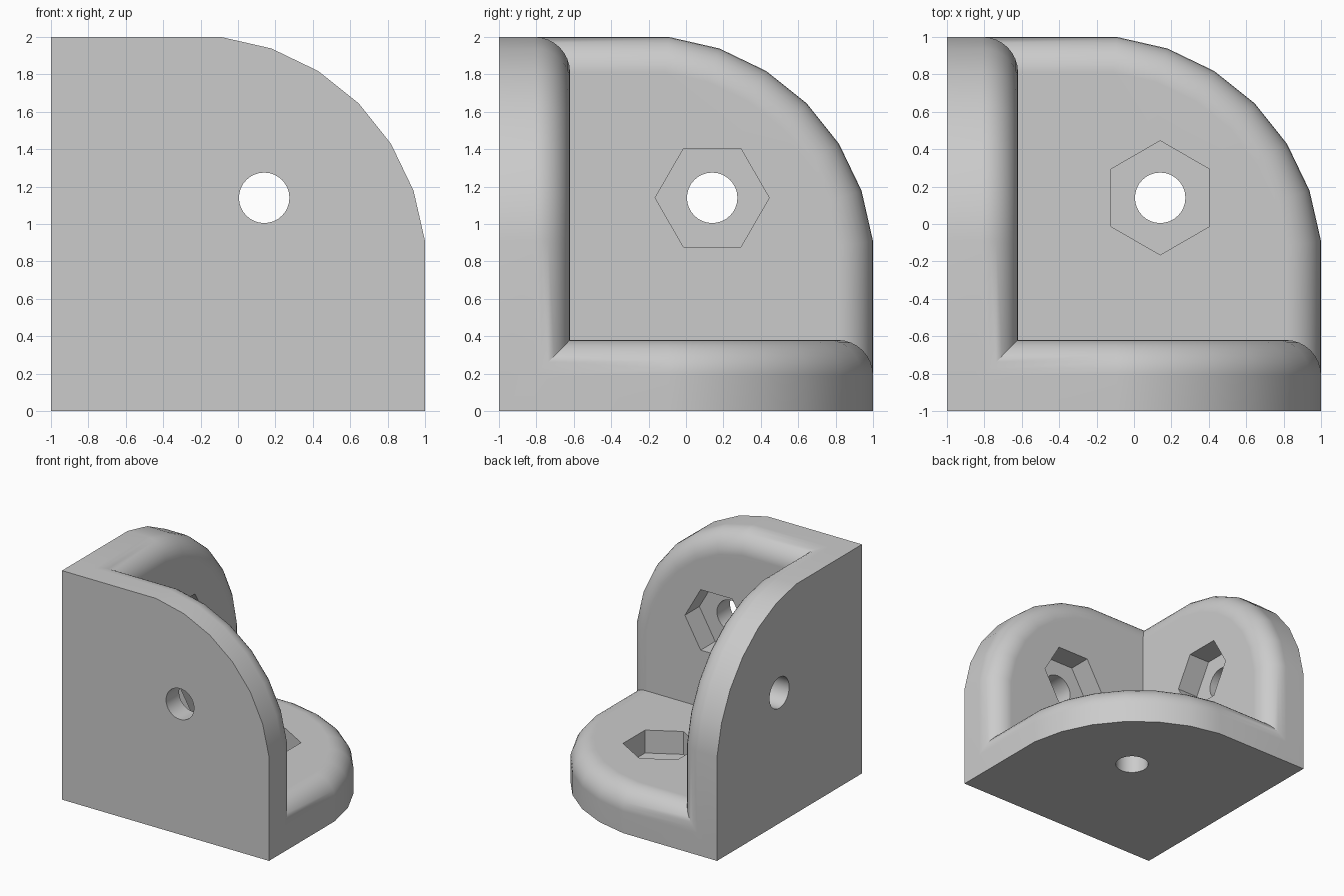
import bpy, bmesh, math
from mathutils import Vector

cube = bpy.data.objects.get("Cube")
if cube:
    bpy.data.objects.remove(cube, do_unlink=True)

SIZE, THICK, FILLET = 2.0, 0.38, 0.19
ARC_CENTRE, SIDES = 0.77, 28          # rounded corner follows a 28-sided circle
HOLE_POS, HOLE_R, NUT_R, NUT_DEPTH = 1.14, 0.135, 0.305, 0.2

grey = bpy.data.materials.new("warm_grey")
grey.use_nodes = True
colour = (0.6, 0.6, 0.6, 1)
grey.diffuse_color = colour
grey.node_tree.nodes["Principled BSDF"].inputs["Base Color"].default_value = colour


def outline(inset):
    """Square with one rounded corner, its free edges moved in by inset."""
    step = 2 * math.pi / SIDES
    radius = (SIZE - ARC_CENTRE - inset) / math.cos(step / 2)
    arc = [(ARC_CENTRE + radius * math.cos(step * (k + 0.5)),
            ARC_CENTRE + radius * math.sin(step * (k + 0.5))) for k in range(SIDES // 4)]
    return [(0, 0), (SIZE - inset, 0)] + arc + [(0, SIZE - inset)]


def circle(radius, sides):
    return [(HOLE_POS + radius * math.cos(2 * math.pi * k / sides),
             HOLE_POS + radius * math.sin(2 * math.pi * k / sides)) for k in range(sides)]


def loft(name, layers, axes):
    """Closed solid from (height, outline) layers; axes = world axis of u, v and height."""
    bm = bmesh.new()
    rings = []
    for height, points in layers:
        ring = []
        for u, v in points:
            co = Vector((-1, -1, 0))
            for axis, value in zip(axes, (u, v, height)):
                co[axis] += value
            ring.append(bm.verts.new(co))
        rings.append(ring)
    for low, high in zip(rings, rings[1:]):
        for i in range(len(low)):
            j = (i + 1) % len(low)
            bm.faces.new((low[i], low[j], high[j], high[i]))
    bm.faces.new(rings[0])
    bm.faces.new(rings[-1])
    bmesh.ops.recalc_face_normals(bm, faces=bm.faces)
    mesh = bpy.data.meshes.new(name)
    bm.to_mesh(mesh)
    bm.free()
    mesh.materials.append(grey)
    obj = bpy.data.objects.new(name, mesh)
    bpy.context.collection.objects.link(obj)
    return obj


def combine(target, tool, operation):
    mod = target.modifiers.new(operation, 'BOOLEAN')
    mod.operation, mod.solver, mod.object = operation, 'EXACT', tool
    bpy.context.view_layer.objects.active = target
    bpy.ops.object.modifier_apply(modifier=mod.name)
    bpy.data.objects.remove(tool, do_unlink=True)


# Plate layers: straight wall, then a rounded inner rim
STEPS = 8
plate_layers = [(0, outline(0))]
for k in range(STEPS + 1):
    a = math.pi / 2 * k / STEPS
    plate_layers.append((THICK - FILLET + FILLET * math.sin(a),
                         outline(FILLET * (1 - math.cos(a)))))

# Three plates meeting at one corner
plates = {"front_plate": (0, 2, 1), "side_plate": (1, 2, 0), "base_plate": (1, 0, 2)}
bracket = None
for name, axes in plates.items():
    plate = loft(name, plate_layers, axes)
    if bracket is None:
        bracket = plate
    else:
        combine(bracket, plate, 'UNION')
bracket.name = "corner_bracket"

# Bolt hole and hexagonal nut pocket in each plate
for axes in plates.values():
    hole, nut = circle(HOLE_R, 32), circle(NUT_R, 6)
    combine(bracket, loft("bolt_cutter", [(-0.1, hole), (0.6, hole)], axes), 'DIFFERENCE')
    combine(bracket, loft("nut_cutter", [(THICK - NUT_DEPTH, nut), (0.6, nut)], axes), 'DIFFERENCE')

# Smooth rims, sharp corners
bpy.ops.object.select_all(action='DESELECT')
bracket.select_set(True)
bpy.context.view_layer.objects.active = bracket
bpy.ops.object.shade_smooth_by_angle(angle=math.radians(30))
weighted = bracket.modifiers.new("even_shading", 'WEIGHTED_NORMAL')
weighted.keep_sharp = True
